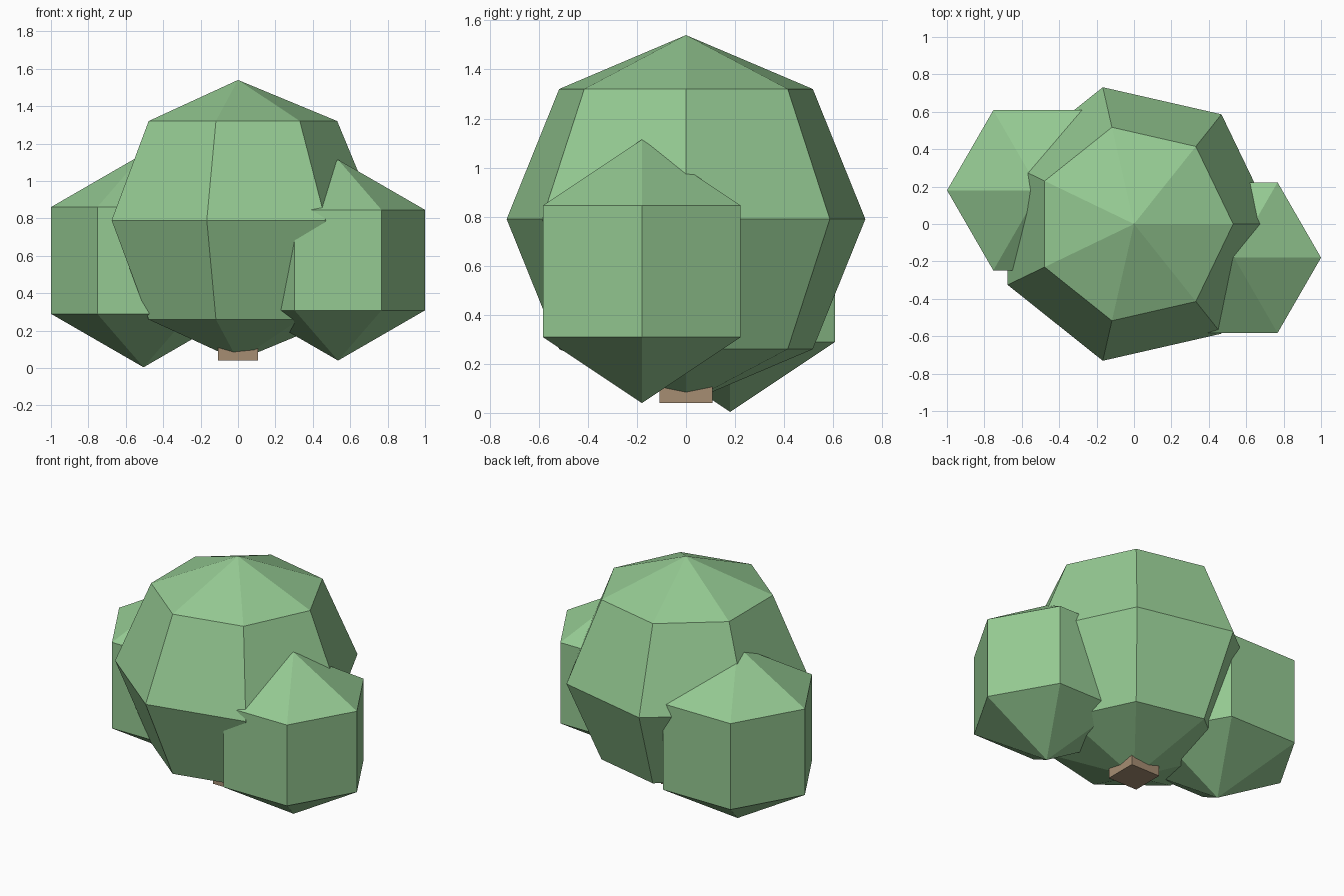
import bpy
import math

if "Cube" in bpy.data.objects:
    bpy.data.objects.remove(bpy.data.objects["Cube"])


def material(name, rgb):
    m = bpy.data.materials.new(name)
    m.diffuse_color = (*rgb, 1)
    m.use_nodes = True
    m.node_tree.nodes["Principled BSDF"].inputs["Base Color"].default_value = m.diffuse_color
    return m


leaf = material("leaf_green", (0.30, 0.59, 0.29))
bark = material("bark_brown", (0.38, 0.27, 0.17))


def clump(name, segments, rings, radius, location):
    # Turned so that one column of vertices points along +x
    bpy.ops.mesh.primitive_uv_sphere_add(segments=segments, ring_count=rings,
                                         radius=radius, location=location,
                                         rotation=(0, 0, -math.pi / 2))
    ob = bpy.context.object
    ob.name = name
    ob.data.materials.append(leaf)
    ob.data.shade_flat()
    return ob


# Foliage: one large clump with a smaller one on each side
clump("main_foliage", 7, 4, 0.75, (0, 0, 0.79))
clump("left_foliage", 6, 3, 0.571, (-0.505, 0.18, 0.575))
clump("right_foliage", 6, 3, 0.537, (0.535, -0.18, 0.577))

# Short square trunk peeking out underneath
bpy.ops.mesh.primitive_cube_add(size=1, location=(0, 0, 0.14))
trunk = bpy.context.object
trunk.name = "trunk"
trunk.scale = (0.215, 0.215, 0.2)
trunk.data.materials.append(bark)
